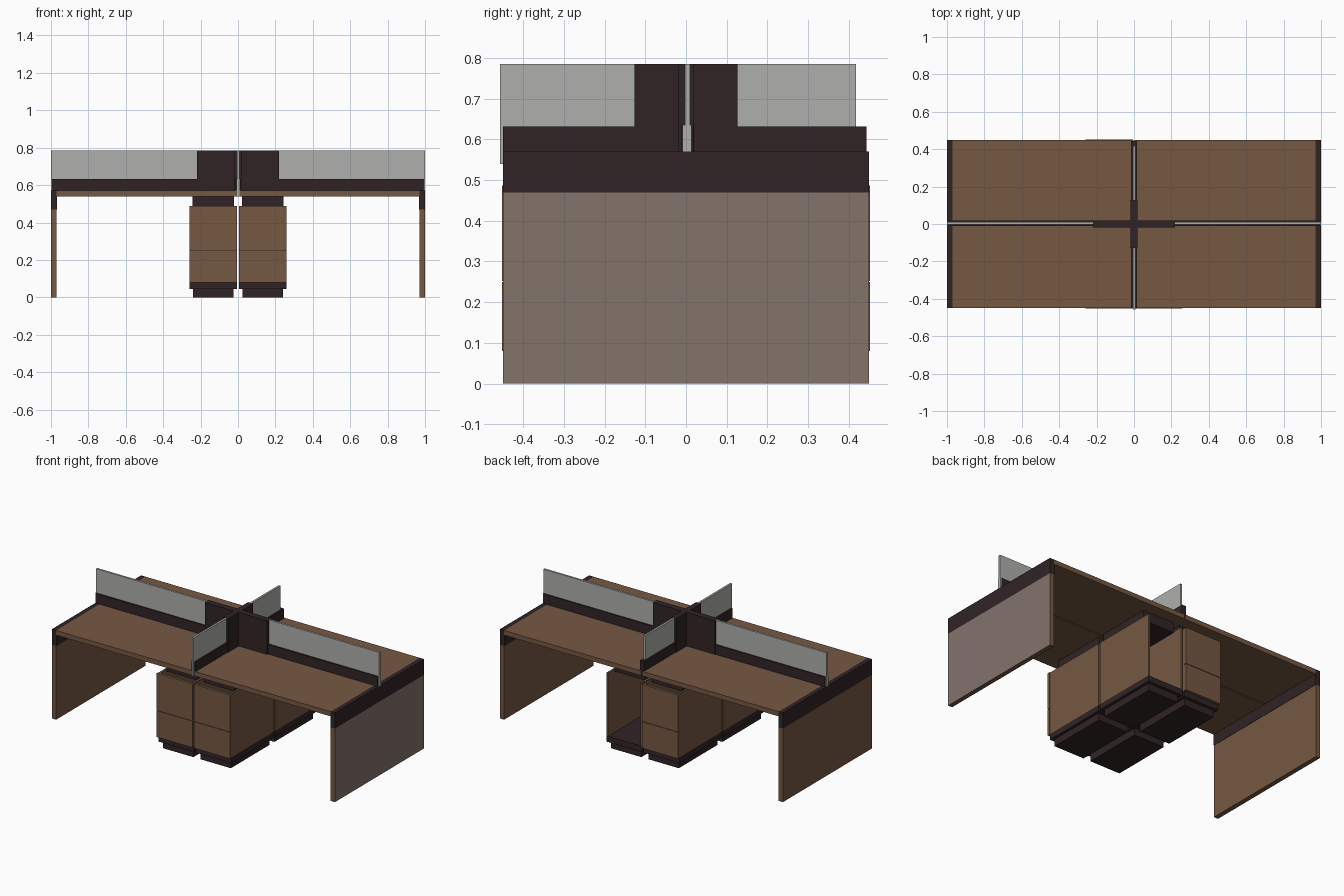
import bpy
import bmesh
from mathutils import Vector

cube = bpy.data.objects.get("Cube")
if cube:
    bpy.data.objects.remove(cube, do_unlink=True)


def material(name, rgb):
    m = bpy.data.materials.new(name)
    m.use_nodes = True
    m.diffuse_color = (*rgb, 1)
    bsdf = m.node_tree.nodes["Principled BSDF"]
    bsdf.inputs["Base Color"].default_value = (*rgb, 1)
    bsdf.inputs["Roughness"].default_value = 0.7
    return m


BROWN = material("brown_wood", (0.18, 0.098, 0.057))
TAUPE = material("taupe_laminate", (0.23, 0.172, 0.148))
DARK = material("dark_espresso", (0.03, 0.0176, 0.0185))
GLASS = material("frosted_grey", (0.43, 0.43, 0.415))


def box(name, mat, x, y, z):
    """Box from (min, max) spans; spans may be given in either order."""
    spans = [sorted(s) for s in (x, y, z)]
    lo = Vector([s[0] for s in spans])
    hi = Vector([s[1] for s in spans])
    bm = bmesh.new()
    bmesh.ops.create_cube(bm, size=1)
    bmesh.ops.scale(bm, vec=hi - lo, verts=bm.verts)
    bmesh.ops.translate(bm, vec=(lo + hi) / 2, verts=bm.verts)
    mesh = bpy.data.meshes.new(name)
    bm.to_mesh(mesh)
    bm.free()
    mesh.materials.append(mat)
    ob = bpy.data.objects.new(name, mesh)
    bpy.context.scene.collection.objects.link(ob)
    return ob


def side_name(sx, sy):
    return ("back_" if sy > 0 else "front_") + ("left" if sx > 0 else "right")


EDGE = 0.45     # half depth of the desk
TOP = 0.57      # desk surface height

# Four desktops with a narrow seam between them
for sx in (1, -1):
    for sy in (1, -1):
        box("desktop_" + side_name(sx, sy), BROWN, (sx * 0.004, sx * 0.97),
            (sy * 0.004, sy * EDGE), (0.54, TOP))

# End panels with a dark band at the top
for sx, side in ((1, "left"), (-1, "right")):
    panel = box("end_panel_" + side, BROWN, (sx * 0.97, sx),
                (-EDGE, EDGE), (0, 0.47))
    box("end_band_" + side, DARK, (sx * 0.968, sx),
        (-EDGE, EDGE), (0.47, TOP))
    if sx > 0:
        # The outer face of this panel is taupe
        panel.data.materials.append(TAUPE)
        for f in panel.data.polygons:
            f.material_index = int(f.normal.x > 0.9)

# Long divider: dark rail, dark centre board, frosted screens
box("long_rail", DARK, (-0.995, 0.995), (-0.012, 0.018), (TOP, 0.632))
box("long_centre_board", DARK, (-0.22, 0.22), (-0.02, 0.02), (TOP, 0.785))
for sx, side in ((1, "left"), (-1, "right")):
    box("long_screen_" + side, GLASS, (sx * 0.22, sx), (-0.003, 0.01), (0.632, 0.785))
    box("rail_end_cap_" + side, GLASS, (sx * 0.995, sx), (-0.008, 0.014), (TOP, 0.635))

# Cross divider
box("cross_rail", DARK, (-0.015, 0.015), (-EDGE, 0.443), (TOP, 0.632))
box("cross_centre_board", DARK, (-0.018, 0.018), (-0.127, 0.127), (TOP, 0.785))
box("cross_screen_front", GLASS, (-0.006, 0.007), (-0.457, -0.127), (0.632, 0.785))
box("cross_screen_back", GLASS, (-0.006, 0.007), (0.127, 0.418), (0.632, 0.785))
box("cross_screen_tab", GLASS, (-0.006, 0.007), (-0.457, -EDGE), (0.54, 0.632))


# Pedestal cabinet: hollow carcass, dark plinth, recessed neck, drawer fronts
def pedestal(sx, sy, has_front):
    tag = side_name(sx, sy)

    def part(name, mat, x, y, z):
        box(name + "_" + tag, mat, [sx * v for v in x], [sy * v for v in y], z)

    part("plinth", DARK, (0.025, 0.24), (0.025, 0.415), (0, 0.045))
    part("cabinet_base", DARK, (0.006, 0.258), (0.006, 0.435), (0.045, 0.082))
    part("cabinet_inner_side", BROWN, (0.006, 0.018), (0.006, 0.435), (0.082, 0.485))
    part("cabinet_outer_side", BROWN, (0.246, 0.258), (0.006, 0.435), (0.082, 0.485))
    part("cabinet_back", BROWN, (0.018, 0.246), (0.006, 0.018), (0.082, 0.485))
    part("cabinet_neck", DARK, (0.022, 0.243), (0.02, 0.375), (0.475, 0.54))
    if has_front:
        part("lower_drawer", BROWN, (0.006, 0.26), (0.435, 0.452), (0.08, 0.249))
        part("upper_drawer", BROWN, (0.006, 0.26), (0.435, 0.452), (0.252, 0.487))
        part("drawer_gap", DARK, (0.01, 0.255), (0.435, 0.448), (0.249, 0.252))


for sx in (1, -1):
    for sy in (1, -1):
        pedestal(sx, sy, has_front=(sx, sy) != (1, 1))
